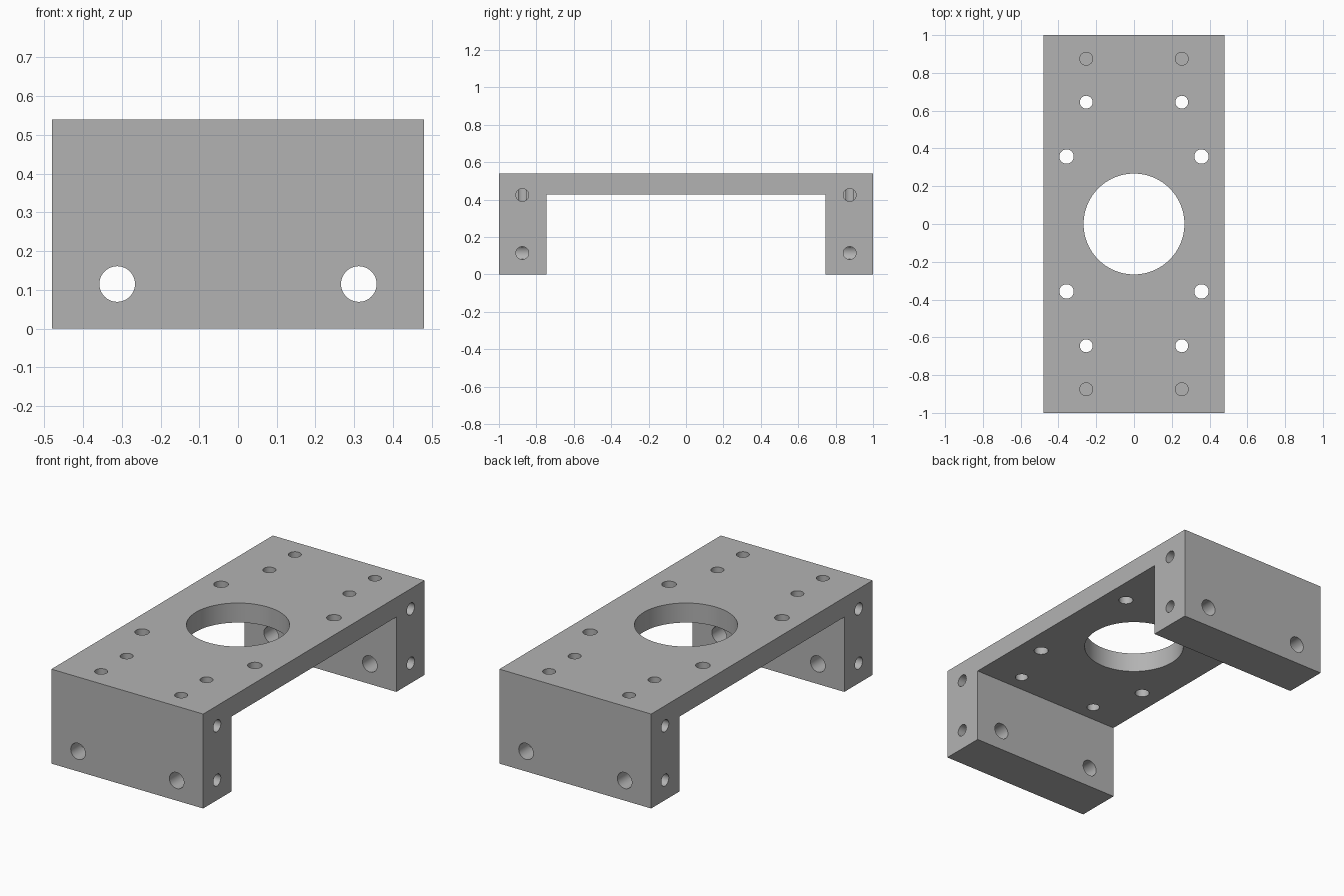
import bpy
import bmesh
import math
from mathutils import Matrix, Vector

cube = bpy.data.objects.get("Cube")
if cube:
    bpy.data.objects.remove(cube, do_unlink=True)

WIDTH, LENGTH, HEIGHT = 0.96, 2.0, 0.54
LEG_INNER, PLATE_BOTTOM = 0.745, 0.428
HOLE_DEPTH = 0.2

grey = bpy.data.materials.new("plain grey")
grey.use_nodes = True
colour = (0.45, 0.45, 0.45, 1)
grey.diffuse_color = colour
grey.node_tree.nodes["Principled BSDF"].inputs["Base Color"].default_value = colour


def make_object(name, bm):
    bmesh.ops.recalc_face_normals(bm, faces=bm.faces)
    mesh = bpy.data.meshes.new(name)
    bm.to_mesh(mesh)
    bm.free()
    mesh.materials.append(grey)
    obj = bpy.data.objects.new(name, mesh)
    bpy.context.collection.objects.link(obj)
    return obj


def add_drill(bm, start, end, radius, sides=48):
    """Add a closed cylinder running from start to end."""
    start, end = Vector(start), Vector(end)
    axis = end - start
    turn = axis.to_track_quat('Z', 'Y').to_matrix().to_4x4()
    bmesh.ops.create_cone(bm, cap_ends=True, segments=sides, radius1=radius,
                          radius2=radius, depth=axis.length,
                          matrix=Matrix.Translation((start + end) / 2) @ turn)


# Bridge body: U-shaped side profile extruded across the width
half = LENGTH / 2
profile = [(-half, 0), (-LEG_INNER, 0), (-LEG_INNER, PLATE_BOTTOM),
           (LEG_INNER, PLATE_BOTTOM), (LEG_INNER, 0), (half, 0),
           (half, HEIGHT), (-half, HEIGHT)]
bm = bmesh.new()
face = bm.faces.new([bm.verts.new((-WIDTH / 2, y, z)) for y, z in profile])
extruded = bmesh.ops.extrude_face_region(bm, geom=[face])["geom"]
bmesh.ops.translate(bm, vec=(WIDTH, 0, 0),
                    verts=[v for v in extruded if isinstance(v, bmesh.types.BMVert)])
bracket = make_object("bridge_bracket", bm)

# Vertical holes: large bore, plate through holes, blind holes over the legs
vertical = bmesh.new()
over = HEIGHT + 0.1
add_drill(vertical, (0, 0, 0.3), (0, 0, over), 0.267, 96)
for sx in (-1, 1):
    for sy in (-1, 1):
        for x, y, bottom, radius in ((0.357, 0.357, 0.3, 0.038),
                                     (0.253, 0.645, 0.3, 0.034),
                                     (0.253, 0.875, HEIGHT - HOLE_DEPTH, 0.034)):
            add_drill(vertical, (sx * x, sy * y, bottom), (sx * x, sy * y, over), radius)

# Through holes along the length of the bracket, in both legs
lengthwise = bmesh.new()
for x in (-0.312, 0.312):
    add_drill(lengthwise, (x, -1.1, 0.115), (x, 1.1, 0.115), 0.046)

# Blind holes in the ends of the legs
sideways = bmesh.new()
for sx in (-1, 1):
    for y in (-0.875, 0.875):
        for z in (0.115, 0.425):
            add_drill(sideways, (sx * (WIDTH / 2 - HOLE_DEPTH), y, z),
                      (sx * 0.6, y, z), 0.034)

# Drill the body with each set of cutters
for name, cutter_bm in (("vertical_drills", vertical),
                        ("lengthwise_drills", lengthwise),
                        ("sideways_drills", sideways)):
    cutter = make_object(name, cutter_bm)
    cutter.hide_render = True
    cutter.hide_viewport = True
    cut = bracket.modifiers.new(name, 'BOOLEAN')
    cut.operation = 'DIFFERENCE'
    cut.solver = 'EXACT'
    cut.object = cutter

# Bake the drilled shape and smooth the hole walls
bpy.context.view_layer.update()
evaluated = bracket.evaluated_get(bpy.context.evaluated_depsgraph_get())
drilled = bpy.data.meshes.new_from_object(evaluated)
bracket.modifiers.clear()
bracket.data = drilled
for cutter_name in ("vertical_drills", "lengthwise_drills", "sideways_drills"):
    bpy.data.objects.remove(bpy.data.objects[cutter_name], do_unlink=True)
bpy.ops.object.select_all(action='DESELECT')
bracket.select_set(True)
bpy.context.view_layer.objects.active = bracket
bpy.ops.object.shade_smooth_by_angle(angle=math.radians(30))
